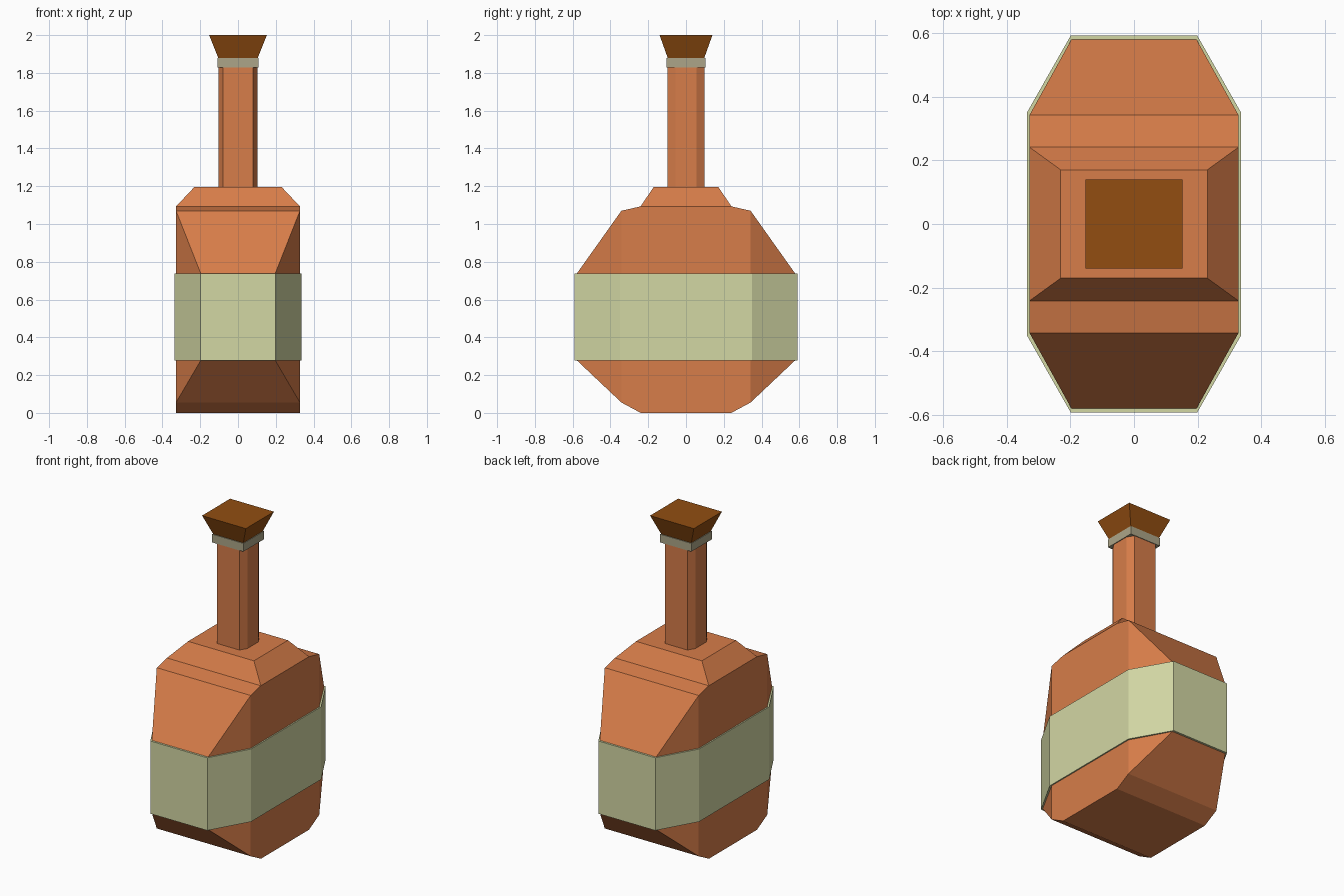
import bpy
import bmesh

cube = bpy.data.objects.get("Cube")
if cube:
    bpy.data.objects.remove(cube, do_unlink=True)


def material(name, rgb):
    mat = bpy.data.materials.new(name)
    mat.use_nodes = True
    mat.diffuse_color = (*rgb, 1)
    mat.node_tree.nodes["Principled BSDF"].inputs["Base Color"].default_value = (*rgb, 1)
    return mat


def ring(z, hx, hy, cx=None, cy=None):
    """Rectangle outline at height z; cx and cy give the flat halves when corners are cut."""
    cx = hx if cx is None else cx
    cy = hy if cy is None else cy
    return [(hx, -cy, z), (hx, cy, z), (cx, hy, z), (-cx, hy, z),
            (-hx, cy, z), (-hx, -cy, z), (-cx, -hy, z), (cx, -hy, z)]


def loft(name, rings, mat):
    """Skin a stack of rings, cap both ends and merge the uncut corners."""
    bm = bmesh.new()
    rows = [[bm.verts.new(p) for p in r] for r in rings]
    for low, high in zip(rows, rows[1:]):
        for i in range(len(low)):
            j = (i + 1) % len(low)
            bm.faces.new((low[i], low[j], high[j], high[i]))
    bm.faces.new(rows[0][::-1])
    bm.faces.new(rows[-1])
    bmesh.ops.remove_doubles(bm, verts=bm.verts, dist=0.0005)
    bmesh.ops.recalc_face_normals(bm, faces=bm.faces)
    mesh = bpy.data.meshes.new(name)
    bm.to_mesh(mesh)
    bm.free()
    mesh.materials.append(mat)
    obj = bpy.data.objects.new(name, mesh)
    bpy.context.collection.objects.link(obj)
    return obj


clay = material("orange glass", (0.68, 0.205, 0.067))
paper = material("pale green label", (0.651, 0.68, 0.371))
trim = material("grey collar", (0.413, 0.376, 0.246))
cork = material("brown cork", (0.287, 0.076, 0.0056))

# Faceted bottle body with stepped shoulders
loft("bottle_body", [
    ring(0, 0.328, 0.24),
    ring(0.055, 0.328, 0.342),
    ring(0.28, 0.328, 0.58, 0.196, 0.342),
    ring(0.735, 0.328, 0.58, 0.196, 0.342),
    ring(1.07, 0.328, 0.342),
    ring(1.093, 0.328, 0.241),
    ring(1.197, 0.23, 0.17),
], clay)

# Label band wrapped around the widest part
loft("label_band", [ring(z, 0.336, 0.591, 0.199, 0.35) for z in (0.278, 0.737)], paper)

# Neck with cut corners
loft("neck", [ring(z, 0.104, 0.098, 0.079, 0.055) for z in (1.19, 1.835)], clay)

# Collar and flared stopper
loft("collar", [ring(z, 0.109, 0.102) for z in (1.828, 1.88)], trim)
loft("stopper", [ring(1.88, 0.105, 0.097), ring(2, 0.153, 0.14)], cork)
